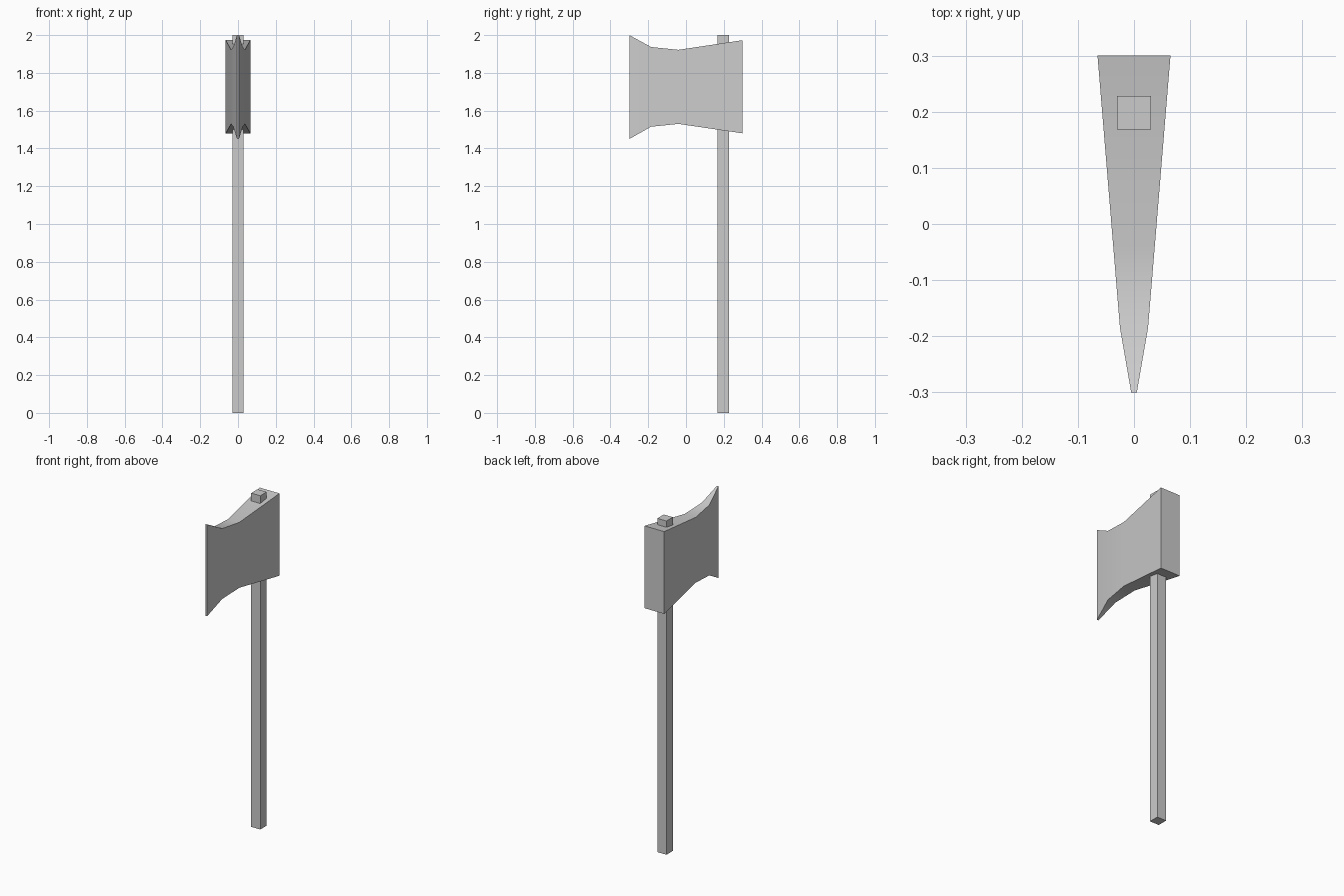
import bpy
import bmesh
from math import radians

cube = bpy.data.objects.get("Cube")
if cube:
    bpy.data.objects.remove(cube, do_unlink=True)

# Single plain grey for the whole axe
GREY = (0.6, 0.6, 0.6, 1.0)
grey = bpy.data.materials.new("plain grey")
grey.use_nodes = True
grey.diffuse_color = GREY
grey.node_tree.nodes["Principled BSDF"].inputs["Base Color"].default_value = GREY


def loft(name, sections):
    """Join rectangular sections (y, half width, bottom, top) along y."""
    bm = bmesh.new()
    rings = [[bm.verts.new(p) for p in ((-w, y, lo), (w, y, lo), (w, y, hi), (-w, y, hi))]
             for y, w, lo, hi in sections]
    for a, b in zip(rings, rings[1:]):
        for i in range(4):
            j = (i + 1) % 4
            bm.faces.new((a[i], a[j], b[j], b[i]))
    bm.faces.new(rings[0])
    bm.faces.new(rings[-1])
    bmesh.ops.recalc_face_normals(bm, faces=bm.faces)
    mesh = bpy.data.meshes.new(name)
    bm.to_mesh(mesh)
    bm.free()
    mesh.materials.append(grey)
    obj = bpy.data.objects.new(name, mesh)
    bpy.context.collection.objects.link(obj)
    return obj


# Square handle, passing through the head
loft("handle", [(0.168, 0.03, 0, 2), (0.228, 0.03, 0, 2)])

# Wedge head, from the flared cutting edge back to the blunt poll
head = loft("axe_head", [
    (-0.3, 0.005, 1.45, 2.0),
    (-0.185, 0.025, 1.515, 1.937),
    (-0.04, 0.037, 1.53, 1.922),
    (0.3, 0.065, 1.48, 1.973),
])
bpy.ops.object.select_all(action="DESELECT")
head.select_set(True)
bpy.context.view_layer.objects.active = head
bpy.ops.object.shade_smooth_by_angle(angle=radians(30))
